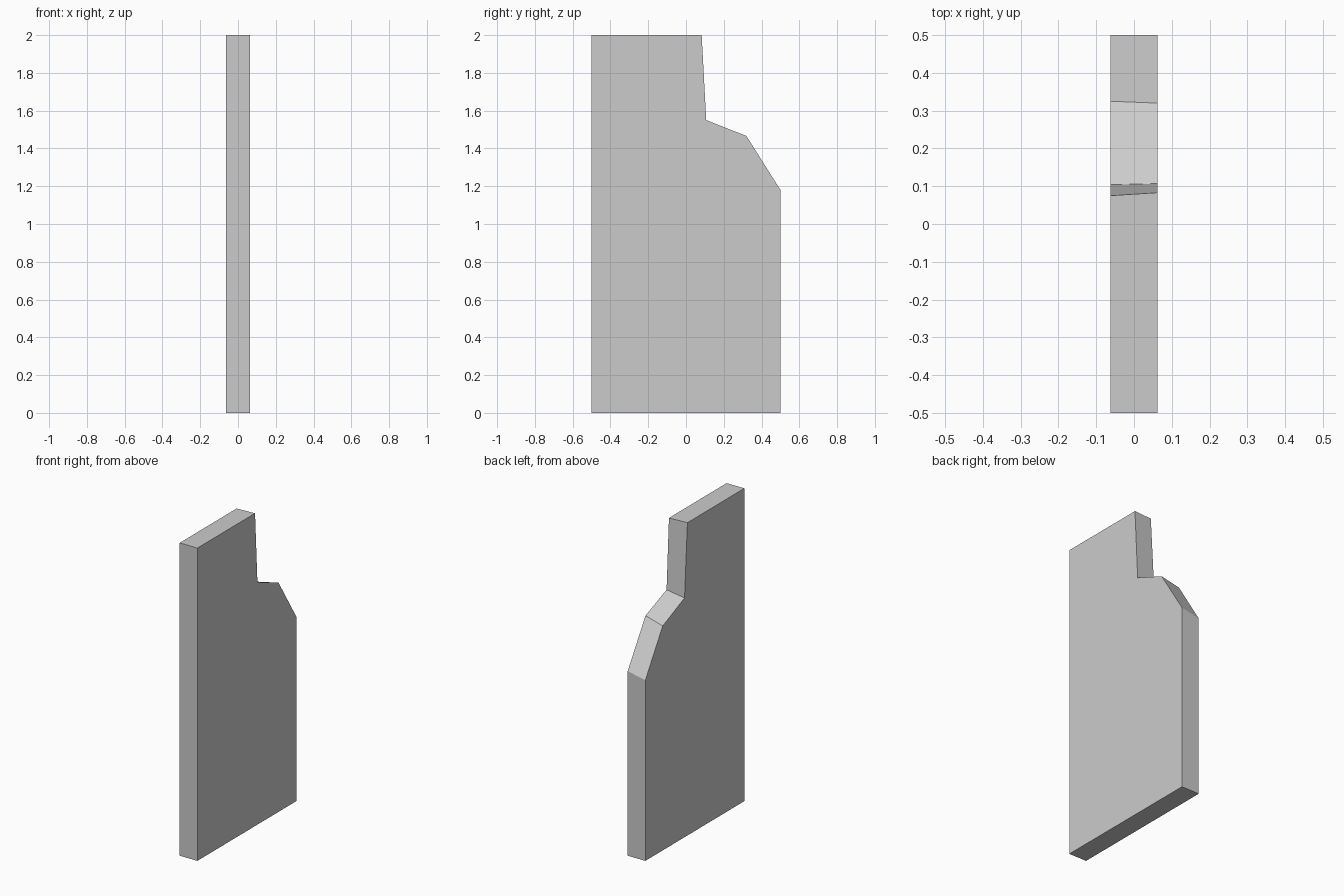
import bpy
import bmesh

if "Cube" in bpy.data.objects:
    bpy.data.objects.remove(bpy.data.objects["Cube"])

HALF_THICKNESS = 0.0625

# Side outlines (y, z): the broken edge differs slightly between the two faces
LEFT = [(-0.5, 0), (0.5, 0), (0.5, 1.155), (0.325, 1.435), (0.104, 1.53), (0.075, 2), (-0.5, 2)]
RIGHT = [(-0.5, 0), (0.5, 0), (0.5, 1.18), (0.32, 1.466), (0.107, 1.55), (0.083, 2), (-0.5, 2)]


def loft_panel(name, left, right, half):
    """Join two matching outlines into a closed flat-faced slab."""
    bm = bmesh.new()
    a = [bm.verts.new((-half, y, z)) for y, z in left]
    b = [bm.verts.new((half, y, z)) for y, z in right]
    bm.faces.new(a)
    bm.faces.new(b)
    for i in range(len(a)):
        j = (i + 1) % len(a)
        bm.faces.new((a[i], a[j], b[j], b[i]))
    bmesh.ops.recalc_face_normals(bm, faces=bm.faces)
    mesh = bpy.data.meshes.new(name)
    bm.to_mesh(mesh)
    bm.free()
    obj = bpy.data.objects.new(name, mesh)
    bpy.context.collection.objects.link(obj)
    return obj


# Broken wall panel
loft_panel("broken_wall_panel", LEFT, RIGHT, HALF_THICKNESS)
